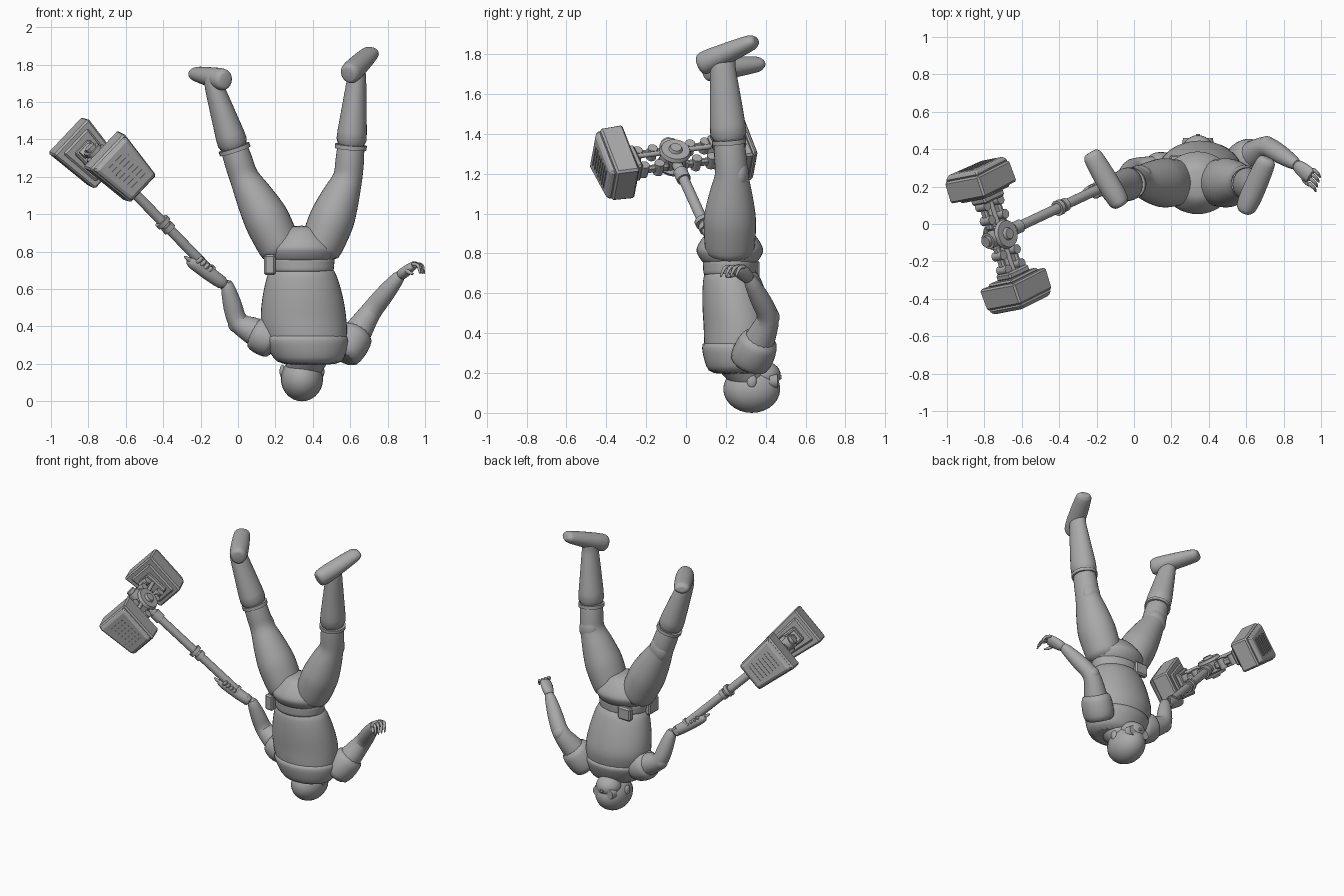
import bpy, bmesh, math
from mathutils import Vector, Matrix

if "Cube" in bpy.data.objects:
    bpy.data.objects.remove(bpy.data.objects["Cube"])

GREY = (0.4, 0.4, 0.4, 1)
grey = bpy.data.materials.new("plain_grey")
grey.use_nodes = True
grey.diffuse_color = GREY
grey.node_tree.nodes["Principled BSDF"].inputs["Base Color"].default_value = GREY

UP, DEEP = Vector((0, 0, 1)), Vector((0, 1, 0))


def finish(bm, name, smooth=True, subsurf=False, bevel=0, matrix=None):
    bmesh.ops.recalc_face_normals(bm, faces=bm.faces)
    mesh = bpy.data.meshes.new(name)
    bm.to_mesh(mesh)
    bm.free()
    mesh.materials.append(grey)
    part = bpy.data.objects.new(name, mesh)
    bpy.context.collection.objects.link(part)
    if matrix:
        part.matrix_world = matrix
    if subsurf:
        part.modifiers.new("subsurf", 'SUBSURF').levels = 1
    if bevel:
        modifier = part.modifiers.new("bevel", 'BEVEL')
        modifier.width, modifier.segments = bevel, 1
    if smooth:
        bpy.ops.object.select_all(action='DESELECT')
        part.select_set(True)
        bpy.context.view_layer.objects.active = part
        bpy.ops.object.shade_smooth_by_angle(angle=math.radians(50))
    return part


def tube(name, joints, radii, bulge=0, depth=(1, 1), ref=DEEP, level=False, sides=16, steps=4):
    """Skin ellipses along joints; radius eases between radii and swells by bulge mid-segment."""
    joints = [Vector(j) for j in joints]
    count = (len(joints) - 1) * steps
    points, sizes = [], []
    for i in range(count + 1):
        k = min(i // steps, len(joints) - 2)
        t = i / steps - k
        points.append(joints[k].lerp(joints[k + 1], t))
        sizes.append(radii[k] + (radii[k + 1] - radii[k]) * t + bulge * math.sin(math.pi * t))
    bm = bmesh.new()
    loops = []
    for i, (point, size) in enumerate(zip(points, sizes)):
        along = UP if level else points[min(i + 1, count)] - points[max(i - 1, 0)]
        side = along.cross(ref).normalized()
        out = side.cross(along).normalized() * (depth[0] + (depth[1] - depth[0]) * i / count)
        angles = [math.tau * k / sides for k in range(sides)]
        loops.append([bm.verts.new(point + size * (side * math.cos(a) + out * math.sin(a))) for a in angles])
    for low, high in zip(loops, loops[1:]):
        for k in range(sides):
            n = (k + 1) % sides
            bm.faces.new((low[k], low[n], high[n], high[k]))
    bm.faces.new(loops[0])
    bm.faces.new(loops[-1])
    return finish(bm, name, subsurf=True)


def ball(name, centre, radii):
    bm = bmesh.new()
    bmesh.ops.create_uvsphere(bm, u_segments=24, v_segments=14, radius=1)
    return finish(bm, name, matrix=Matrix.LocRotScale(Vector(centre), None, Vector(radii)))


def rod(name, start, end, radius, tip=None, matrix=None):
    start, end = Vector(start), Vector(end)
    turn = (end - start).to_track_quat('Z', 'Y')
    bm = bmesh.new()
    bmesh.ops.create_cone(bm, cap_ends=True, segments=20, radius1=radius, radius2=tip or radius,
                          depth=(end - start).length,
                          matrix=Matrix.LocRotScale((start + end) / 2, turn, None))
    return finish(bm, name, matrix=matrix)


def box(name, centre, size, matrix=None, taper=1, bevel=0.01, wedge=0):
    """Box whose end away from local y = 0 is scaled by taper; wedge narrows it along x."""
    bm = bmesh.new()
    bmesh.ops.create_cube(bm, size=1)
    for v in bm.verts:
        k = taper if v.co.y * centre[1] > 0 else 1
        narrow = k * (1 - wedge * v.co.x)
        v.co = Vector((v.co.x * size[0] * k, v.co.y * size[1], v.co.z * size[2] * narrow)) + Vector(centre)
    return finish(bm, name, smooth=False, bevel=bevel, matrix=matrix)


# Torso, jacket and belt
waist = Vector((.34, .22, .74))
chest = Vector((.35, .27, .43))
collar = Vector((.385, .25, .19))
tube("torso", (collar, chest, waist), (.17, .235, .165), .014, (.78, .78), level=True, sides=20)
yoke = collar.lerp(chest, .75)
tube("jacket_yoke", (collar, yoke), (.165, .238), .015, (.8, .8), level=True, sides=20)
tube("belt", (waist - UP * .06, waist + UP * .04), (.172, .182), 0, (.78, .76), level=True, sides=20)
tube("pelvis", (waist, waist + UP * .08, waist + UP * .2), (.16, .195, .08), .01, (.78, 1), level=True, sides=20)
box("back_buckle", waist + Vector((0, -.14, .07)), (.13, .03, .04))
box("belt_pouch", waist + Vector((-.17, -.06, -.01)), (.06, .11, .11))
box("front_pouch", waist + Vector((-.1, .13, -.02)), (.1, .04, .09))

# Head, upside down and facing the back
head = Vector((.342, .33, .12))
tube("neck", (head, collar + UP * .07), (.085, .13), level=True)
ball("skull", head, (.113, .143, .12))
ball("jaw", head + Vector((0, .06, .07)), (.085, .085, .07))
nose = head + Vector((0, .12, .06))
rod("nose", nose, nose + DEEP * .03, .018, .01)
for s in (-1, 1):
    lens = head + Vector((s * .045, .09, .04))
    rod("goggle_lens", lens, lens + DEEP * .04, .042, .034)
    ball("ear", head + Vector((s * .105, 0, .04)), (.015, .025, .035))

# Legs, boots and feet
legs = {
    "right": ((.245, .22, .78), (.15, .22, .98), (.03, .23, 1.2), (-.13, .185, 1.69), (-.08, .12, 1.72), (-.22, .36, 1.75)),
    "left": ((.425, .22, .78), (.505, .22, .98), (.59, .23, 1.2), (.635, .185, 1.73), (.6, .09, 1.755), (.705, .33, 1.86)),
}
for side, joints in legs.items():
    hip, thigh, knee, ankle, heel, toe = map(Vector, joints)
    boot_top = knee.lerp(ankle, .28)
    shin = boot_top + (ankle - knee) * .1
    tube(side + "_thigh", (hip, thigh, knee, shin), (.11, .125, .078, .07), .004, (1.1, 1.05))
    tube(side + "_boot_shaft", (boot_top, ankle, ankle + UP * .06), (.09, .052, .045), 0, (1.1, 1.4))
    rod(side + "_boot_rim", boot_top, boot_top.lerp(ankle, .06), .086)
    ball(side + "_knee_pad", knee + DEEP * .035, (.068, .05, .085))
    instep = heel.lerp(toe, .35)
    tube(side + "_foot", (heel - (toe - heel) * .1, heel, instep, toe, toe + (toe - heel) * .1),
         (.035, .056, .062, .054, .035), .002, (1.2, .6), ref=UP, steps=3)

# Arms: shoulder, elbow and wrist
arms = {
    "right": ((.21, .27, .31), (-.005, .3, .42), (-.065, .24, .65)),
    "left": ((.55, .31, .23), (.71, .42, .48), (.88, .31, .69)),
}
for side, joints in arms.items():
    shoulder, elbow, wrist = map(Vector, joints)
    tube(side + "_arm", (shoulder, elbow, wrist), (.09, .056, .03), .007)
    tube(side + "_sleeve", (shoulder, shoulder.lerp(elbow, .62)), (.09, .09), .015, (1.1, 1))
    ball(side + "_elbow", elbow, (.05, .05, .055))

# Open left hand
knuckles = Vector((.95, .25, .735))
tube("left_palm", (wrist.lerp(elbow, .1), knuckles), (.03, .02), .004, (1, 2))
for i in range(4):
    base = knuckles + Vector((.3, 1, 0)) * (i - 1.5) * .025 - Vector((.01, -.01, 0))
    bend = base + Vector((.035, -.03, -.005))
    tube("left_finger", (base, bend, bend + Vector((.01, -.02, -.05))), (.012, .011, .005), sides=8, steps=2)
thumb = Vector((.9, .27, .71))
tube("left_thumb", (thumb, thumb + Vector((.01, -.04, -.02)), thumb + Vector((.04, -.07, -.03))),
     (.016, .013, .006), sides=8, steps=2)

# Hammer frame: x along the handle, y along the striking axis
shaft = Vector((.66, .31, -.68)).normalized()
strike = Vector((.3, -.95, -.11))
strike = (strike - shaft * strike.dot(shaft)).normalized()
M = Matrix((shaft, strike, shaft.cross(strike))).transposed().to_4x4()
M.translation = (-.715, -.06, 1.28)

# Handle with collars
rod("handle", (0, 0, 0), (.93, 0, 0), .027, matrix=M)
for x, radius, length in ((.1, .036, .06), (.46, .042, .025), (.5, .036, .03), (.84, .034, .02)):
    rod("handle_collar", (x, 0, 0), (x + length, 0, 0), radius, matrix=M)
box("handle_pommel", (.94, 0, 0), (.05, .06, .06), M)

# Right hand wrapped around the handle
right_wrist = Vector(arms["right"][2])
grip = M @ Vector((.78, 0, .03))
tube("right_palm", (right_wrist - UP * .03, grip, grip + Vector((-.05, -.02, .03))), (.034, .036, .02), .004)
for i in range(4):
    curl = [math.radians(55 * k - 40) for k in range(5)]
    path = [M @ Vector((.76 + i * .026, .037 * math.cos(t), .037 * math.sin(t))) for t in curl]
    tube("right_finger", path, [.012] * len(path), ref=shaft, sides=8, steps=1)
tube("right_thumb", (grip, grip + Vector((-.04, -.03, .03)), grip + Vector((-.07, -.04, .05))),
     (.018, .014, .006), sides=8, steps=2)

# Central mechanism of the hammer
box("hub_block", (0, 0, 0), (.1, .12, .09), M)
rod("hub_cap", (-.1, 0, 0), (0, 0, 0), .045, matrix=M)
rod("hub_cap_tip", (-.12, 0, 0), (-.1, 0, 0), .03, matrix=M)
for s in (-1, 1):
    rod("hub_disc", (0, 0, s * .04), (0, 0, s * .06), .08, .072, M)
    rod("hub_disc_boss", (0, 0, s * .06), (0, 0, s * .075), .035, .028, M)
    for k in (-1, 1):
        x = k * .055
        box("link_arm", (x, s * .13, 0), (.03, .17, .045), M)
        for y in (.1, .18):
            rod("link_pin", (x, s * y, -.035), (x, s * y, .035), .025, matrix=M)
        rod("piston", (x * .3, s * .05, k * .03), (x * .3, s * .22, k * .03), .013, matrix=M)

    # Striking blocks, narrower towards the handle
    box("block_bracket", (0, s * .215, 0), (.16, .04, .11), M)
    box("block_step", (0, s * .24, 0), (.24, .02, .17), M, wedge=.25)
    box("striking_block", (0, s * .305, 0), (.3, .12, .24), M, .98, wedge=.28)
    box("striking_face", (0, s * .38, 0), (.29, .03, .23), M, .88, wedge=.28)
    for k in range(-3, 4):
        box("face_rib", (k * .028, s * .395, 0), (.008, .008, .13 - .012 * (k % 2)), M, bevel=0)
